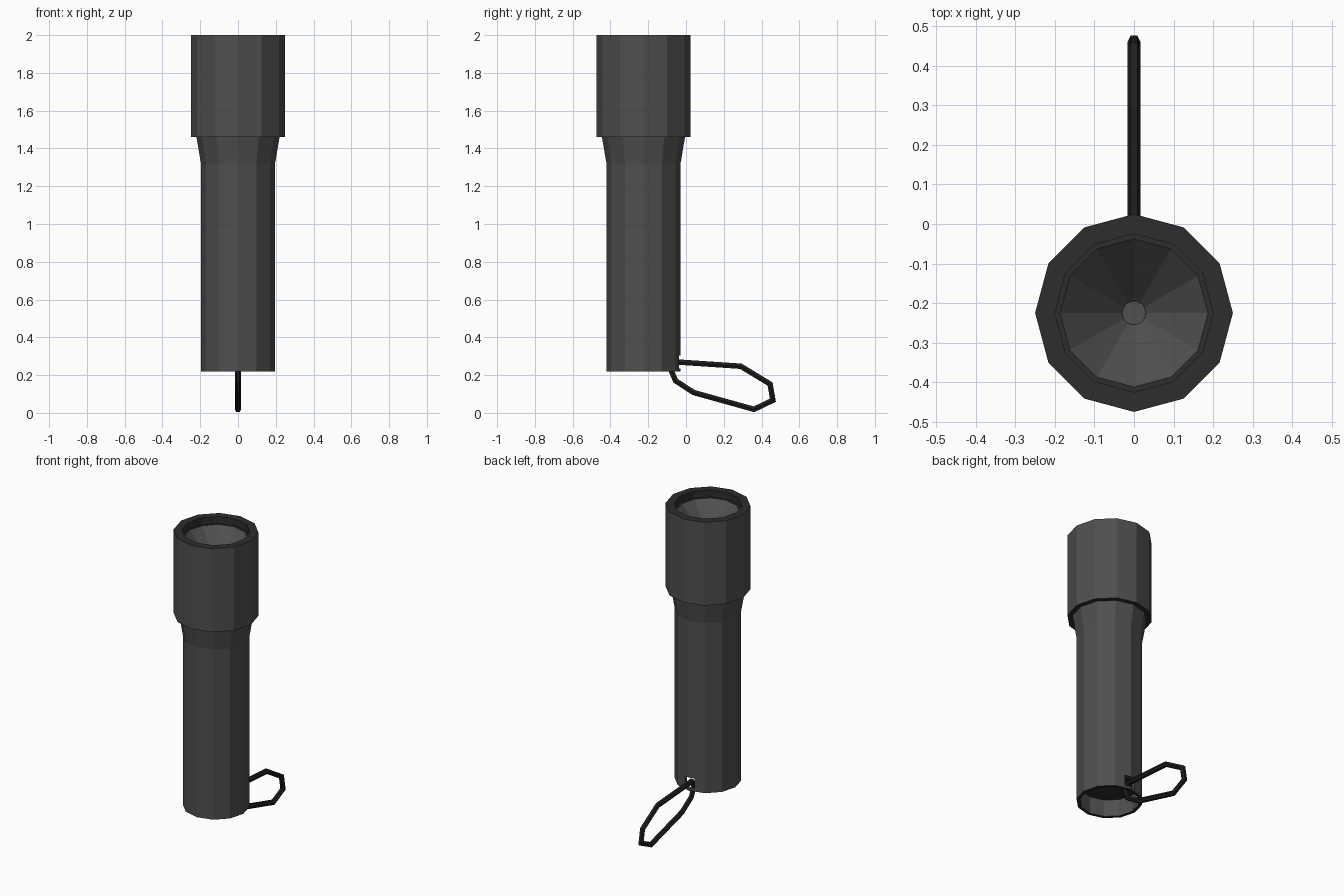
import bpy, bmesh, math
from mathutils import Vector

if "Cube" in bpy.data.objects:
    bpy.data.objects.remove(bpy.data.objects["Cube"])

CY = -0.225   # axis of the torch in y
SIDES = 12


def material(name, v):
    m = bpy.data.materials.new(name)
    m.diffuse_color = (v, v, v, 1)
    m.use_nodes = True
    m.node_tree.nodes["Principled BSDF"].inputs["Base Color"].default_value = m.diffuse_color
    return m


GREY = material("body grey", 0.078)
DARK = material("rim dark grey", 0.026)
SILVER = material("reflector grey", 0.08)
BLACK = material("strap black", 0.013)


def finish(name, bm, mats):
    me = bpy.data.meshes.new(name)
    bm.to_mesh(me)
    bm.free()
    for m in mats:
        me.materials.append(m)
    ob = bpy.data.objects.new(name, me)
    bpy.context.collection.objects.link(ob)
    return ob


def lathe(name, profile, mats, slots=None, sides=SIDES):
    """Spin (radius, z) points round the torch axis; slots = material per segment.
    Profiles run so that the outside is to the right of the path."""
    bm = bmesh.new()
    rings = []
    for r, z in profile:
        if r == 0:
            rings.append([bm.verts.new((0, CY, z))] * sides)
        else:
            rings.append([bm.verts.new((r * math.cos(a), CY + r * math.sin(a), z))
                          for a in (2 * math.pi * i / sides for i in range(sides))])
    for k in range(len(rings) - 1):
        lo, hi = rings[k], rings[k + 1]
        for i in range(sides):
            j = (i + 1) % sides
            corners = list(dict.fromkeys((lo[i], lo[j], hi[j], hi[i])))
            f = bm.faces.new(corners)
            f.material_index = slots[k] if slots else 0
    return finish(name, bm, mats)


def loop_tube(name, path, radius, mat, sides=6):
    """Closed tube along (y, z) points in the x = 0 plane, mitred at corners."""
    bm = bmesh.new()
    pts = [Vector((0, y, z)) for y, z in path]
    n = len(pts)
    rings = []
    for i, p in enumerate(pts):
        a = (p - pts[i - 1]).normalized()
        b = (pts[(i + 1) % n] - p).normalized()
        t = (a + b).normalized()
        side = Vector((0, -t.z, t.y)) / max(0.6, t.dot(a))
        rings.append([bm.verts.new(p + Vector((radius * math.cos(q), 0, 0)) + side * radius * math.sin(q))
                      for q in (2 * math.pi * s / sides for s in range(sides))])
    for i in range(n):
        r0, r1 = rings[i], rings[(i + 1) % n]
        for s in range(sides):
            u = (s + 1) % sides
            bm.faces.new((r0[s], r0[u], r1[u], r1[s]))
    bmesh.ops.recalc_face_normals(bm, faces=bm.faces)
    return finish(name, bm, [mat])


# Barrel with hollow tail and flared neck
barrel = lathe("barrel",
               [(0, 0.33), (0.175, 0.33), (0.175, 0.22), (0.196, 0.22),
                (0.196, 1.32), (0.22, 1.46), (0, 1.46)],
               [GREY, DARK], [1, 0, 1, 0, 0, 0])

# Head sleeve: underside, outer wall, front rim, inner wall, ledge
lathe("head", [(0.22, 1.46), (0.25, 1.46), (0.25, 2.0), (0.2, 2.0),
               (0.2, 1.955), (0.187, 1.955)],
      [GREY, DARK], [1, 0, 1, 1, 1])

# Reflector cone and bulb
lathe("reflector", [(0.187, 1.955), (0.03, 1.79)], [SILVER])
lathe("bulb", [(0.03, 1.785), (0.03, 1.795), (0, 1.795)], [SILVER], sides=24)

# Strap hole through the back of the tail
bm = bmesh.new()
bmesh.ops.create_cube(bm, size=1)
for v in bm.verts:
    v.co = (v.co.x * 0.07, v.co.y * 0.1 - 0.06, v.co.z * 0.07 + 0.27)
cutter = finish("strap_hole_cutter", bm, [GREY])
cutter.hide_render = True
cutter.hide_viewport = True
cut = barrel.modifiers.new("strap_hole", 'BOOLEAN')
cut.operation = 'DIFFERENCE'
cut.solver = 'EXACT'
cut.object = cutter

# Wrist strap loop
loop_tube("wrist_strap",
          [(-0.055, 0.27), (0.29, 0.247), (0.445, 0.153), (0.46, 0.067), (0.36, 0.019),
           (0.04, 0.108), (-0.055, 0.17), (-0.083, 0.235)],
          0.0165, BLACK)
